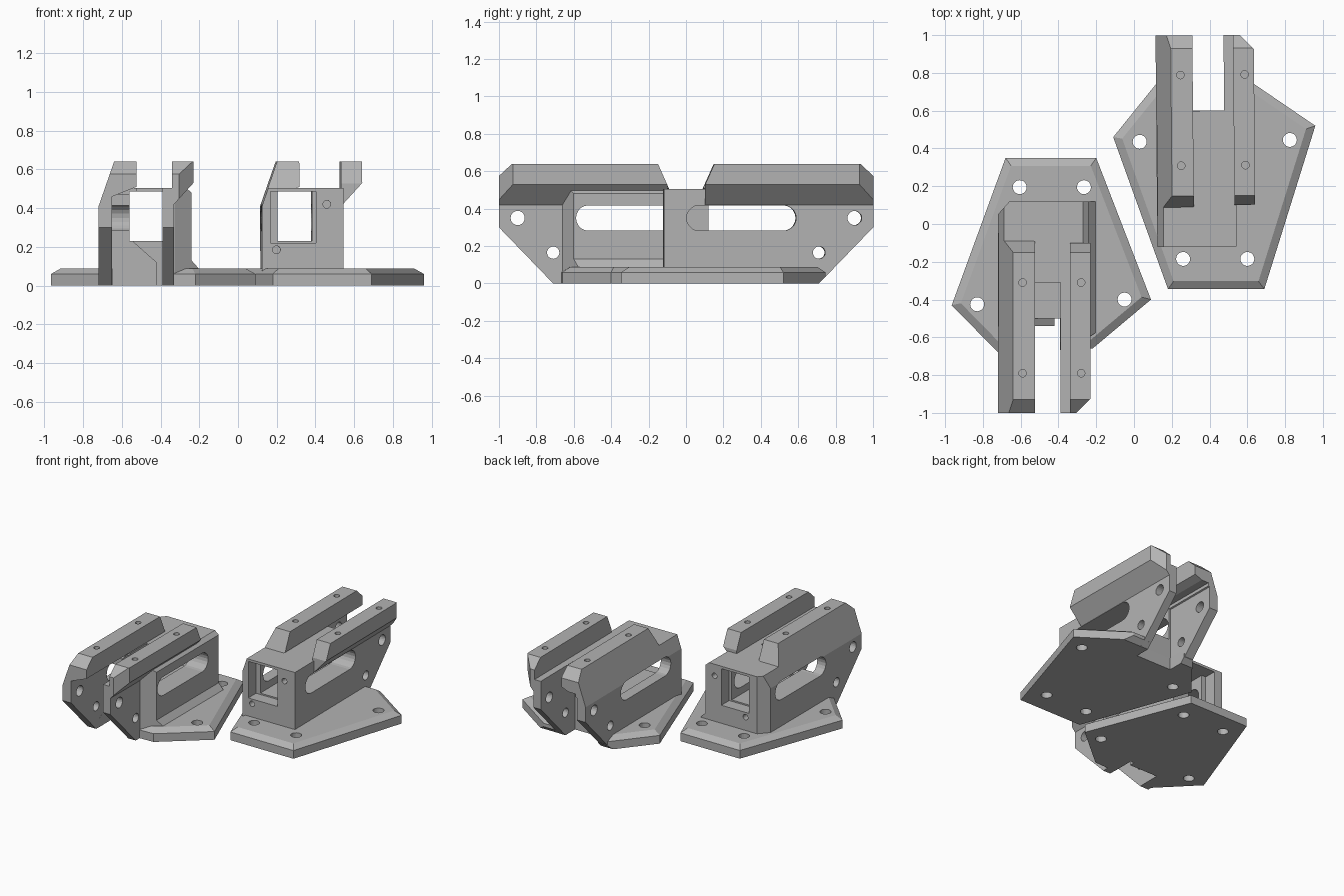
import bpy, bmesh, math
from mathutils import Matrix

old = bpy.data.objects.get("Cube")
if old:
    bpy.data.objects.remove(old, do_unlink=True)

grey = bpy.data.materials.new("plain grey")
grey.use_nodes = True
GREY = (0.45, 0.45, 0.45, 1)
grey.diffuse_color = GREY
grey.node_tree.nodes["Principled BSDF"].inputs["Base Color"].default_value = GREY


def make(name, bm):
    bmesh.ops.recalc_face_normals(bm, faces=bm.faces)
    me = bpy.data.meshes.new(name)
    bm.to_mesh(me)
    bm.free()
    me.materials.append(grey)
    ob = bpy.data.objects.new(name, me)
    bpy.context.scene.collection.objects.link(ob)
    return ob


def prism(name, pts, axis, a, b):
    """Extrude a 2D outline along one axis from a to b."""
    place = {"x": lambda u, v, w: (w, u, v),
             "y": lambda u, v, w: (u, w, v),
             "z": lambda u, v, w: (u, v, w)}[axis]
    bm = bmesh.new()
    lo = [bm.verts.new(place(u, v, a)) for u, v in pts]
    hi = [bm.verts.new(place(u, v, b)) for u, v in pts]
    bm.faces.new(lo)
    bm.faces.new(hi)
    n = len(pts)
    for i in range(n):
        j = (i + 1) % n
        bm.faces.new((lo[i], lo[j], hi[j], hi[i]))
    return make(name, bm)


def box(name, x0, x1, y0, y1, z0, z1):
    return prism(name, [(x0, y0), (x1, y0), (x1, y1), (x0, y1)], "z", z0, z1)


def disc(u, v, r, n=20):
    return [(u + r * math.cos(2 * math.pi * i / n),
             v + r * math.sin(2 * math.pi * i / n)) for i in range(n)]


def capsule(u0, u1, v, r, n=10):
    pts = []
    for u, start in ((u1, -math.pi / 2), (u0, math.pi / 2)):
        for i in range(n + 1):
            t = start + math.pi * i / n
            pts.append((u + r * math.cos(t), v + r * math.sin(t)))
    return pts


def combine(ob, other, op):
    """Apply one boolean and discard the helper."""
    other.hide_render = True
    mod = ob.modifiers.new("bool", "BOOLEAN")
    mod.object, mod.operation, mod.solver = other, op, "EXACT"
    dg = bpy.context.evaluated_depsgraph_get()
    me = bpy.data.meshes.new_from_object(ob.evaluated_get(dg))
    ob.modifiers.clear()
    ob.data = me
    bpy.data.objects.remove(other, do_unlink=True)


# Side outline shared by walls and rails
SIDE = [(-.12, 0), (.71, 0), (1, .3), (1, .575), (.93, .64), (.15, .64),
        (.09, .505), (-.12, .505)]


def bracket(prefix, l, r, plate_pts, holes, tunnel, floor_end, roof_end, wide):
    t0, t1 = tunnel
    mid = (l + r) / 2

    # Left wall with its sloped rail
    body = prism(prefix + "_body",
                 [(l, 0), (l, .41), (l + .08, .64), (l + .195, .64),
                  (l + .195, .51), (l + .07, .46), (l + .07, 0)], "y", -.12, 1)
    # Right wall and overhanging rail
    wall = box("wall", r - .06, r, -.12, 1, 0, .505)
    rail = prism("rail", [(r - .01, .45), (r - .01, .64), (r + .1, .64),
                          (r + .1, .53), (r, .42)], "y", .1, 1)
    # Central block and roof
    block = box("block", l + .05, r - .03, -.12, floor_end, 0, .505)
    for part in (wall, rail, block):
        combine(body, part, "UNION")
    combine(body, prism("outline", SIDE, "x", mid - 1, mid + 1), "INTERSECT")
    # Angled rail end corner
    combine(body, prism("corner", [(r + .015, 1.01), (r + .12, .905),
                                   (r + .12, 1.01)], "z", .2, .8), "DIFFERENCE")

    if wide:
        # Thick flank with a flared foot and ramped end
        flank = prism("flank", [(r - .05, 0), (r + .13, 0), (r + .13, .085),
                                (r + .09, .13), (r + .09, .48), (r + .06, .505),
                                (r - .05, .505)], "y", -.12, .66)
        combine(flank, prism("ramp", [(r, .661), (r + .15, .56), (r + .15, .7),
                                      (r, .7)], "z", -.1, .8), "DIFFERENCE")
        combine(body, flank, "UNION")
        # Cheek beside the channel
        cheek = prism("cheek", [(l + .06, 0), (l + .3, 0), (l + .3, .12),
                                (l + .17, .235), (l + .17, .47), (l + .06, .47)],
                      "y", floor_end - .02, floor_end + .04)
        combine(body, cheek, "UNION")
        combine(body, prism("bevel", [(l - .01, -.04), (l + .07, -.13),
                                      (l - .01, -.13)], "z", -.1, .8), "DIFFERENCE")

    cutters = [
        box("tunnel", t0, t1, -.2, 1.1, .23, .487),
        box("window", t0 - .035, t1 + .02, -.2, -.03, .22, .487),
        prism("slot", capsule(.07, .52, .35, .068), "x", mid - .5, mid + .5),
        prism("upper_hole", disc(.9, .35, .038), "x", mid - .5, mid + .5),
        prism("lower_hole", disc(.71, .165, .033), "x", mid - .5, mid + .5),
        prism("face_hole", disc(t1 + .075, .42, .02), "y", -.2, 0),
        prism("face_hole", disc(t0 - .005, .185, .02), "y", -.2, 0),
    ]
    if roof_end < floor_end:
        cutters.append(box("gap", l + .196, r - .06, roof_end, 1.1, .23, .8))
    # Screw holes along the rails
    for x in (l + .13, r + .05):
        for y in (.31, .79):
            cutters.append(prism("screw", disc(x, y, .02), "z", .56, .8))
    for c in cutters:
        combine(body, c, "DIFFERENCE")

    # Base plate with a sloped rim
    plate = prism(prefix + "_base_plate", plate_pts, "z", 0, .06)
    bm = bmesh.new()
    bm.from_mesh(plate.data)
    top = max(bm.faces, key=lambda f: f.calc_center_median().z)
    bmesh.ops.inset_region(bm, faces=[top], thickness=.042, use_even_offset=True)
    for v in top.verts:
        v.co.z = .088
    bm.to_mesh(plate.data)
    bm.free()
    combine(plate, box("notch", l + .071, r - .061, floor_end, 1.2, -.1, .3),
            "DIFFERENCE")
    trim = [(.71, -.0), (.91, .2), (1.2, .2), (1.2, -.1), (.61, -.1)]
    combine(plate, prism("trim", trim, "x", mid - 1, mid + 1), "DIFFERENCE")
    for x, y in holes:
        combine(plate, prism("hole", disc(x, y, .037), "z", -.1, .2), "DIFFERENCE")
    return body, plate


# Front bracket, laid out facing +y then mirrored
front = bracket("front_bracket", -.72, -.33,
                [(-.68, -.35), (-.2, -.35), (.09, .4), (-.22, .66),
                 (-.72, .68), (-.965, .43)],
                [(-.605, -.195), (-.265, -.195), (-.83, .425), (-.05, .4)],
                (-.56, -.39), .5, .31, True)
for ob in front:
    ob.data.transform(Matrix.Diagonal((1, -1, 1, 1)))
    ob.data.flip_normals()

# Rear bracket, turned very slightly
rear = bracket("rear_bracket", .12, .54,
               [(.18, -.345), (.69, -.345), (.96, .52), (.63, .745),
                (.12, .745), (-.11, .46)],
               [(.26, -.185), (.6, -.185), (.03, .435), (.825, .445)],
               (.2, .38), .6, .6, False)
pivot = Matrix.Translation((.4, .3, 0))
turn = pivot @ Matrix.Rotation(math.radians(.5), 4, "Z") @ pivot.inverted()
rear[0].data.transform(turn)
